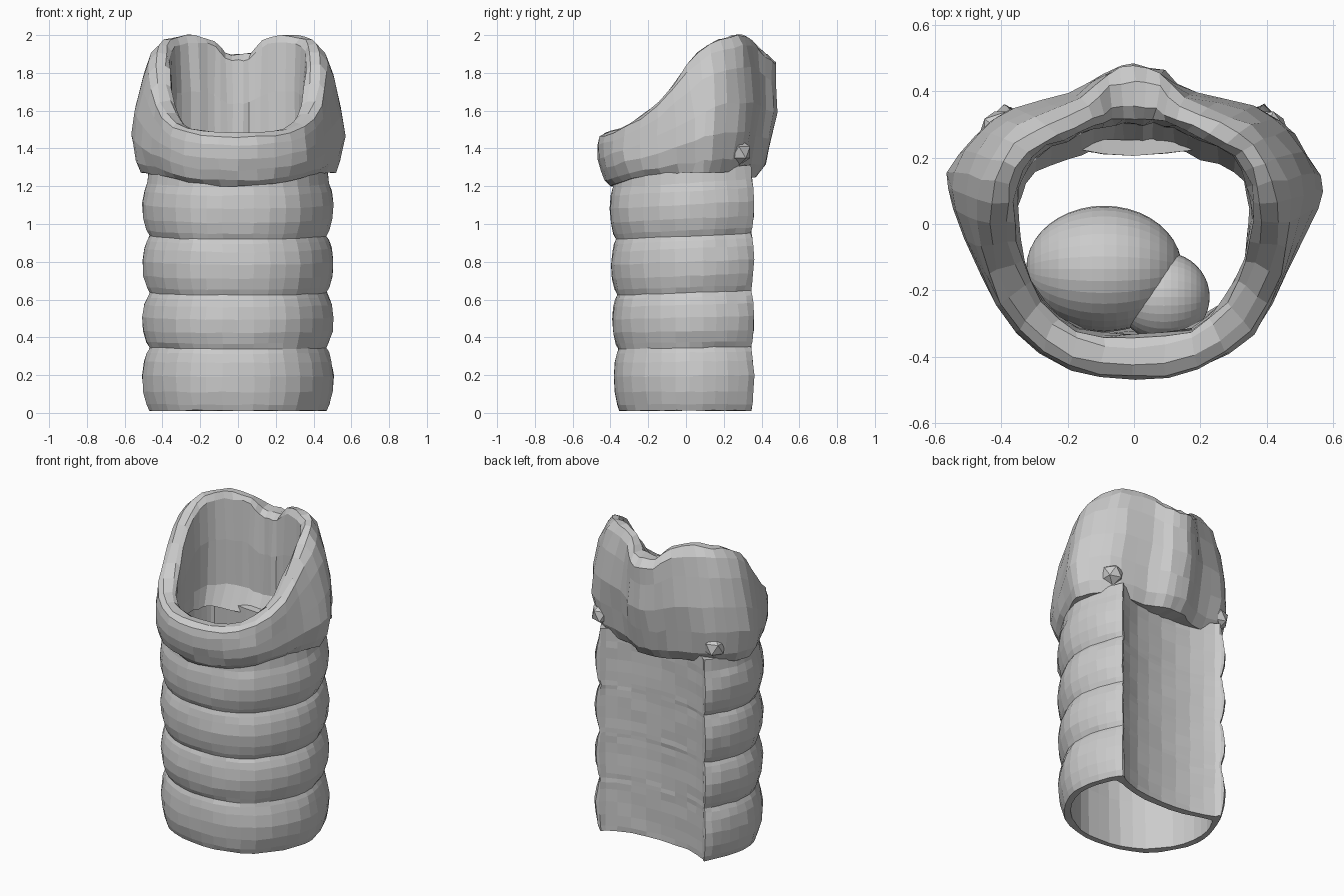
import bpy, bmesh, math, random
from mathutils import Vector

if "Cube" in bpy.data.objects:
    bpy.data.objects.remove(bpy.data.objects["Cube"])

random.seed(4)

def closed_profile(half, sub, x_slots=(0,)):
    """Mirror a half outline across x = 0 and subdivide it smoothly."""
    pts = half + [tuple(-v if k in x_slots else v for k, v in enumerate(p)) for p in half[-2:0:-1]]
    n, out = len(pts), []
    for i in range(n):
        a, b, c, d = (pts[(i + k) % n] for k in (-1, 0, 1, 2))
        for s in range(sub):
            t = s / sub
            out.append(tuple(0.5 * (2*q + (r-p)*t + (2*p-5*q+4*r-w)*t*t + (3*q-p-3*r+w)*t**3)
                             for p, q, r, w in zip(a, b, c, d)))
    return out

def loft_shell(name, rings, jitter):
    """Skin a loop of closed rings: outside up, then inside down."""
    bm = bmesh.new()
    grid = [[bm.verts.new(Vector(p) + Vector([random.uniform(-jitter, jitter) for _ in range(3)]))
             for p in ring] for ring in rings]
    m, n = len(grid), len(grid[0])
    for i in range(m):
        for j in range(n):
            k, l = (i + 1) % m, (j + 1) % n
            bm.faces.new((grid[i][j], grid[i][l], grid[k][l], grid[k][j]))
    bmesh.ops.recalc_face_normals(bm, faces=bm.faces)
    me = bpy.data.meshes.new(name)
    bm.to_mesh(me)
    bm.free()
    ob = bpy.data.objects.new(name, me)
    bpy.context.collection.objects.link(ob)

def ellipsoid(name, loc, size):
    bpy.ops.mesh.primitive_uv_sphere_add(segments=32, ring_count=20, radius=1, location=loc,
                                         rotation=(0, math.pi / 2, 0))
    bpy.context.object.name, bpy.context.object.scale = name, size

# Windpipe: outline x, y and how much the rings bulge there; flat, sunken back wall
outer = closed_profile([(0, -.40, 1), (.17, -.382, 1), (.33, -.3, 1), (.45, -.14, 1), (.506, .02, 1),
                        (.494, .16, 1), (.45, .28, 1), (.39, .36, .6), (.345, .325, 0),
                        (.2, .272, 0), (0, .252, 0)], 2)
inner = closed_profile([(0, -.335), (.15, -.315), (.28, -.24), (.385, -.11), (.43, .03), (.42, .16),
                        (.39, .24), (.36, .275), (.31, .262), (.18, .225), (0, .207)], 2)

def place(x, y, z):
    f = z / 1.24
    return (x, y * (.95 + .07 * f) if y < 0 else y, z + .06 * y * f)

rings = []
levels = [.012, .345, .635, .935, 1.24]
for lo, hi in zip(levels, levels[1:]):
    for t in (0, .1, .3, .55, .78, .92):
        s = .925 + .075 * math.sin(math.pi * t) ** .8
        rings.append([place(x * (1 + (s - 1) * w), y * (1 + (s - 1) * w), lo + (hi - lo) * t)
                      for x, y, w in outer])
rings.append([place(x * (1 - .07 * w), y * (1 - .07 * w), 1.29) for x, y, w in outer])
for z in (1.29, .95, .64, .33, .012):
    rings.append([place(x, y, z) for x, y in inner])
loft_shell("windpipe", rings, .003)

# Top cartilage: x, y at widest, x, y of rim, x, y inside, bottom z, rim z
collar = closed_profile([
    (0, -.485, 0, -.455, 0, -.335, 1.20, 1.48),
    (.2, -.45, .19, -.425, .17, -.315, 1.21, 1.49),
    (.36, -.345, .345, -.31, .27, -.23, 1.24, 1.535),
    (.46, -.16, .435, -.15, .33, -.11, 1.26, 1.65),
    (.55, .05, .46, .0, .35, .01, 1.27, 1.84),
    (.56, .16, .44, .13, .345, .11, 1.27, 1.95),
    (.48, .285, .38, .25, .30, .20, 1.27, 1.985),
    (.38, .36, .28, .32, .2, .25, 1.26, 2.0),
    (.2, .395, .15, .38, .12, .285, 1.25, 1.97),
    (.09, .46, .08, .45, .06, .30, 1.25, 1.905),
    (0, .48, 0, .475, 0, .30, 1.25, 1.90)], 2, (0, 2, 4))

def collar_ring(wm, wt, wi, h, sx=1, sy=1, sback=1):
    """Blend widest, rim and inner outlines at height fraction h."""
    ring = []
    for c in collar:
        y = c[1]*wm + c[3]*wt + c[5]*wi
        ring.append(((c[0]*wm + c[2]*wt + c[4]*wi) * sx,
                     y * (sback if y > 0 else sy), c[6] + (c[7] - c[6]) * h))
    return ring

rings = [collar_ring(0, 0, 1, .02, 1, 1, .78), collar_ring(1, 0, 0, 0, .91, .82, .78),
         collar_ring(1, 0, 0, .1, .96, .88, .88), collar_ring(1, 0, 0, .3, 1, .93, .94),
         collar_ring(.85, .15, 0, .52, 1, .97), collar_ring(.5, .5, 0, .77),
         collar_ring(.15, .85, 0, .93), collar_ring(0, .75, .25, 1),
         collar_ring(0, .3, .7, 1), collar_ring(0, .08, .92, .95),
         collar_ring(0, 0, 1, .6), collar_ring(0, 0, 1, .2)]
loft_shell("top_cartilage", rings, .006)

# Small low joint knobs at the back corners
for side in (-1, 1):
    bpy.ops.mesh.primitive_ico_sphere_add(subdivisions=1, radius=.07, location=(side * .40, .28, 1.38))
    bpy.context.object.name = "joint_knob"

# Two rounded growths on the inside of the front wall (first size value runs along z)
ellipsoid("large_growth", (-.09, -.135, .75), (.22, .19, .235))
ellipsoid("small_growth", (.09, -.22, .77), (.135, .135, .138))
